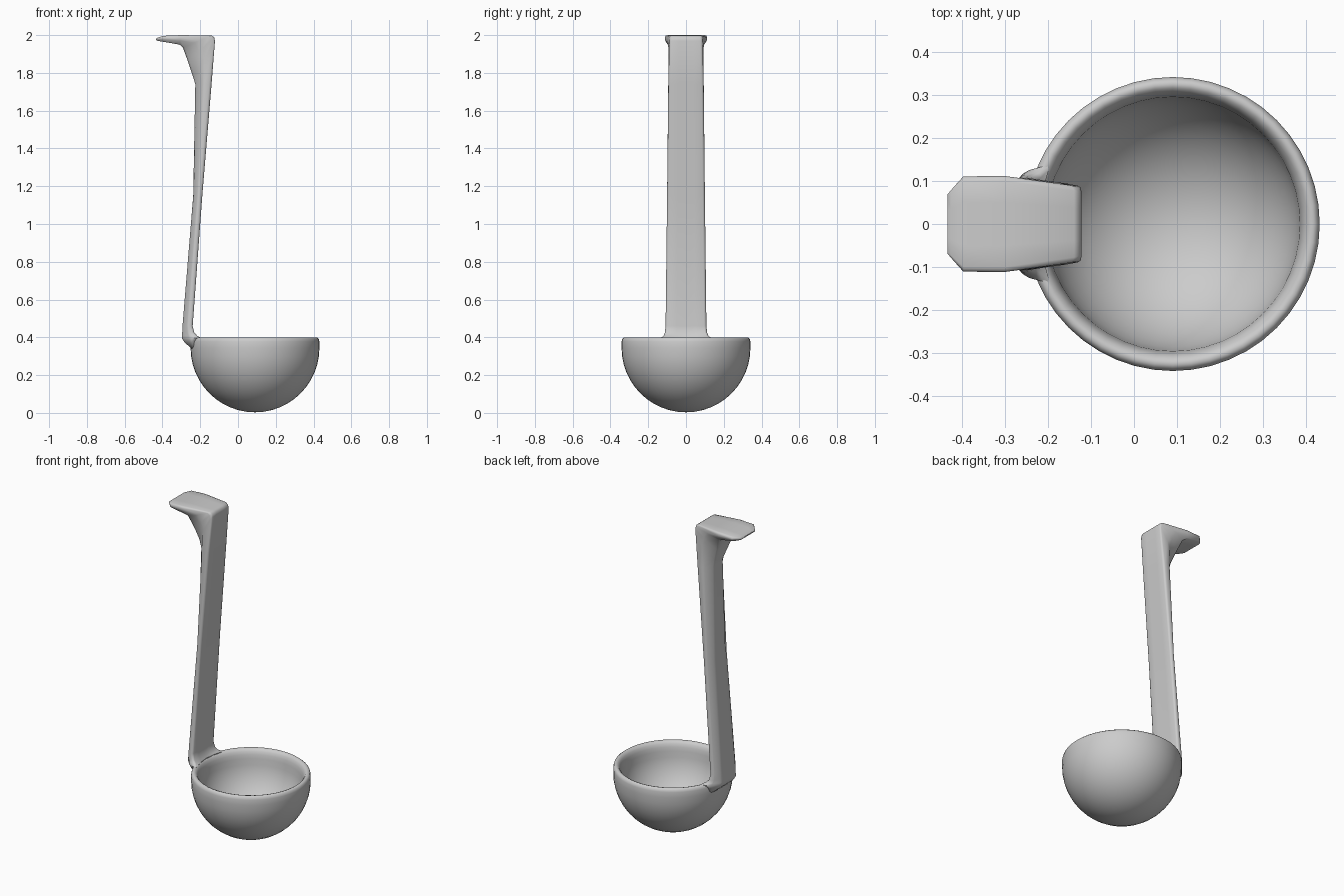
import bpy, bmesh, math
from mathutils import Vector

if "Cube" in bpy.data.objects:
    bpy.data.objects.remove(bpy.data.objects["Cube"])

CX = 0.09  # bowl centre


def finish(bm, name, angle):
    bmesh.ops.recalc_face_normals(bm, faces=bm.faces[:])
    me = bpy.data.meshes.new(name)
    bm.to_mesh(me)
    bm.free()
    ob = bpy.data.objects.new(name, me)
    bpy.context.collection.objects.link(ob)
    bpy.ops.object.select_all(action='DESELECT')
    ob.select_set(True)
    bpy.context.view_layer.objects.active = ob
    bpy.ops.object.shade_smooth_by_angle(angle=math.radians(angle))
    return ob


# Bowl: hemispherical shell with a rounded rim, spun around its axis
def arc(r, cz, n=12):
    return [(r * math.sin(i / n * math.pi / 2), cz - r * math.cos(i / n * math.pi / 2))
            for i in range(n + 1)]

outer = arc(0.341, 0.344)
rim = [(0.341, 0.378), (0.337, 0.392), (0.327, 0.4), (0.315, 0.396), (0.305, 0.384), (0.299, 0.366)]
inner = arc(0.295, 0.342)[::-1]
bm = bmesh.new()
pts = [bm.verts.new((CX + r, 0, z)) for r, z in outer + rim + inner]
edges = [bm.edges.new(p) for p in zip(pts, pts[1:])]
bmesh.ops.spin(bm, geom=pts + edges, cent=(CX, 0, 0), axis=(0, 0, 1),
               angle=2 * math.pi, steps=48)
bmesh.ops.remove_doubles(bm, verts=bm.verts[:], dist=0.0005)
finish(bm, "bowl", 80)

# Handle and hook: sections with a bevelled back, lofted from the rim up and over the hook
# (front x, front z, back x, back z, front half width, back half width, rim curve, back bevel)
stations = [
    (-0.230, 0.330, -0.245, 0.340, 0.095, 0.090, 1, 0.03),
    (-0.230, 0.375, -0.282, 0.372, 0.112, 0.110, 1, 0.04),
    (-0.222, 0.398, -0.297, 0.395, 0.138, 0.110, 1, 0.04),
    (-0.226, 0.408, -0.297, 0.410, 0.120, 0.110, 0.6, 0.04),
    (-0.235, 0.425, -0.295, 0.430, 0.112, 0.110, 0.2, 0.04),
    (-0.240, 0.460, -0.293, 0.470, 0.108, 0.108, 0, 0.04),
    (-0.189, 1.150, -0.237, 1.150, 0.100, 0.100, 0, 0.05),
    (-0.140, 1.740, -0.226, 1.740, 0.093, 0.095, 0, 0.055),
    (-0.122, 1.970, -0.238, 1.780, 0.088, 0.096, 0, 0.052),
    (-0.126, 1.988, -0.265, 1.860, 0.086, 0.102, 0, 0.04),
    (-0.139, 1.997, -0.292, 1.935, 0.089, 0.108, 0, 0.025),
    (-0.300, 2.000, -0.310, 1.950, 0.112, 0.111, 0, 0.014),
    (-0.395, 1.996, -0.398, 1.965, 0.111, 0.109, 0, 0.012),
    (-0.425, 1.987, -0.427, 1.970, 0.078, 0.076, 0, 0.008),
    (-0.433, 1.981, -0.433, 1.974, 0.068, 0.068, 0, 0.003),
]


def section(bm, fx, fz, bx, bz, wf, wb, bend, bevel):
    f, b = Vector((fx, 0, fz)), Vector((bx, 0, bz))
    thick = (b - f).length
    c = min(0.012, 0.35 * thick)
    d = 0.55 * thick  # depth of the sloped back edges
    # one half of the ring: (inset from side, depth from front, fraction of width)
    half = [(c, 0, 0.5), (c, 0, 1), (0.3 * c, 0.3 * c, 1), (0, c, 1),
            (0, thick - d, 1), (0.12 * bevel, thick - 0.75 * d, 1),
            (0.85 * bevel, thick - 0.1 * d, 1),
            (1.15 * bevel, thick, 1), (bevel, thick, 0.4)]
    ring = []

    def add(inset, depth, frac):
        t = depth / thick
        y = frac * (wf + (wb - wf) * t - inset)
        p = f.lerp(b, t)
        p.x += bend * (1 - t) * (0.34 - math.sqrt(0.34 ** 2 - y * y))
        ring.append(bm.verts.new((p.x, y, p.z)))

    add(0, 0, 0)
    for i, dep, fr in half:
        add(i, dep, fr)
    add(0, thick, 0)
    for i, dep, fr in half[::-1]:
        add(i, dep, -fr)
    return ring


bm = bmesh.new()
rings = [section(bm, *s) for s in stations]
for a, b in zip(rings, rings[1:]):
    n = len(a)
    for i in range(n):
        j = (i + 1) % n
        bm.faces.new((a[i], a[j], b[j], b[i]))
bm.faces.new(rings[0])
bm.faces.new(rings[-1])
finish(bm, "handle_and_hook", 48)
